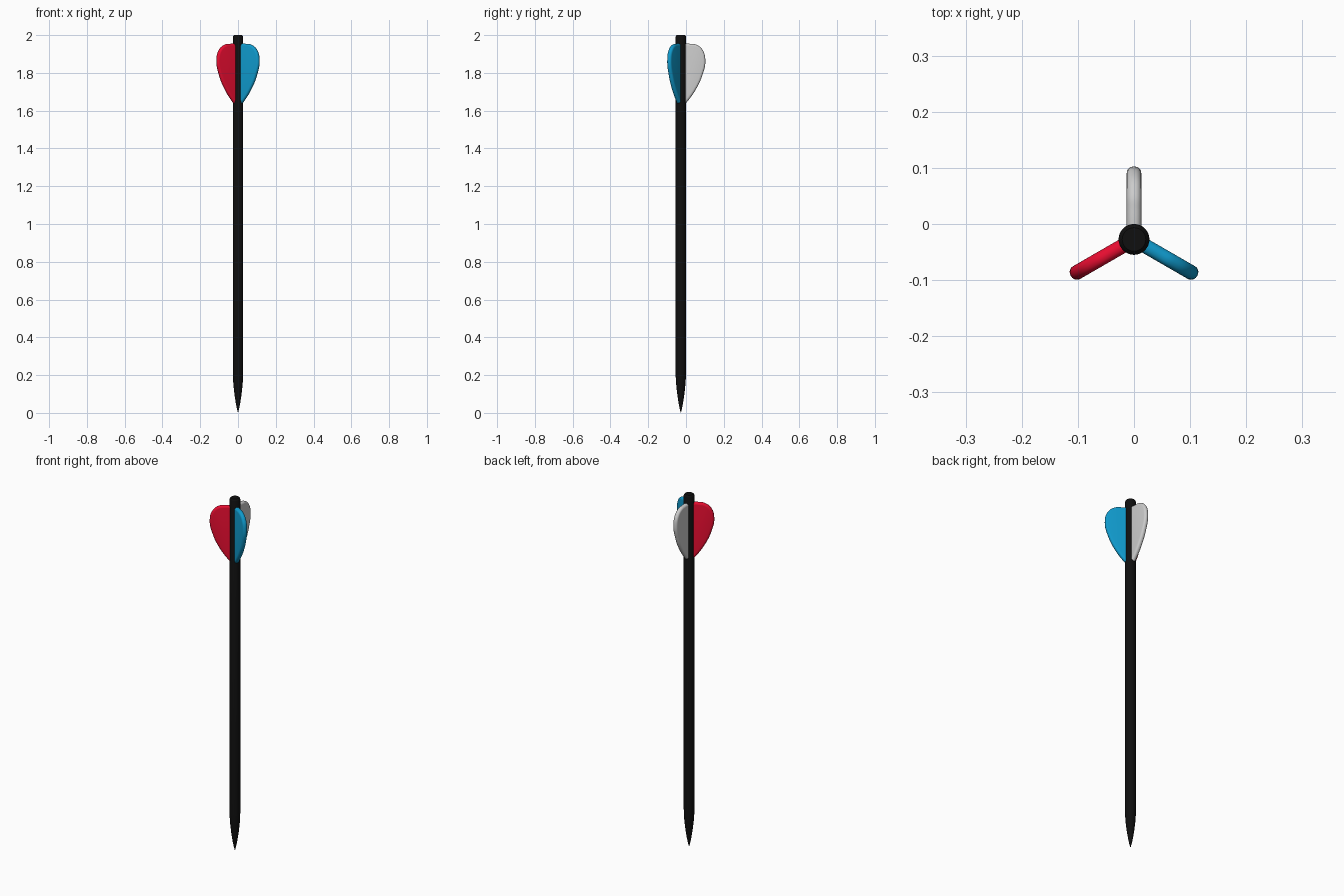
import bpy, bmesh, math
from mathutils import Matrix, Vector

if "Cube" in bpy.data.objects:
    bpy.data.objects.remove(bpy.data.objects["Cube"])

CY = -0.0275   # shaft axis offset in y
R = 0.0275     # shaft radius


def material(name, color):
    m = bpy.data.materials.new(name)
    m.diffuse_color = (*color, 1)
    m.use_nodes = True
    m.node_tree.nodes["Principled BSDF"].inputs["Base Color"].default_value = m.diffuse_color
    return m


def smooth(obj, angle):
    bpy.ops.object.select_all(action='DESELECT')
    obj.select_set(True)
    bpy.context.view_layer.objects.active = obj
    bpy.ops.object.shade_smooth_by_angle(angle=math.radians(angle))


def lathe(name, profile, mat, steps=32):
    bm = bmesh.new()
    verts = [bm.verts.new((r, 0, z)) for r, z in profile]
    edges = [bm.edges.new(p) for p in zip(verts, verts[1:])]
    bmesh.ops.spin(bm, geom=verts + edges, axis=(0, 0, 1), cent=(0, 0, 0),
                   angle=math.tau, steps=steps)
    bmesh.ops.remove_doubles(bm, verts=bm.verts, dist=1e-5)
    bmesh.ops.recalc_face_normals(bm, faces=bm.faces)
    me = bpy.data.meshes.new(name)
    bm.to_mesh(me)
    bm.free()
    obj = bpy.data.objects.new(name, me)
    bpy.context.collection.objects.link(obj)
    obj.location.y = CY
    me.materials.append(mat)
    smooth(obj, 40)
    return obj


def vane(name, degrees, mat=None):
    # outline as (distance from axis, height); rounded rim comes from the curve bevel
    outline = [(0.005, 1.955), (0.05, 1.954), (0.082, 1.949), (0.115, 1.922),
               (0.13, 1.865), (0.115, 1.79), (0.08, 1.713), (0.03, 1.643), (0.005, 1.617)]
    cu = bpy.data.curves.new(name, 'CURVE')
    cu.dimensions = '2D'
    cu.fill_mode = 'BOTH'
    cu.extrude = 0.001
    cu.bevel_depth = 0.012
    cu.offset = -0.012
    cu.bevel_resolution = 4
    sp = cu.splines.new('BEZIER')
    sp.bezier_points.add(len(outline) - 1)
    sp.use_cyclic_u = True
    sp.resolution_u = 8
    for i, (bp, (r, z)) in enumerate(zip(sp.bezier_points, outline)):
        bp.co = (r, z, 0)
        kind = 'VECTOR' if i in (0, len(outline) - 1) else 'AUTO'
        bp.handle_left_type = bp.handle_right_type = kind
    obj = bpy.data.objects.new(name, cu)
    bpy.context.collection.objects.link(obj)
    a = math.radians(degrees)
    c, s = math.cos(a), math.sin(a)
    obj.matrix_world = Matrix(((c, 0, s, 0), (s, 0, -c, CY), (0, 1, 0, 0), (0, 0, 0, 1)))
    if mat:
        cu.materials.append(mat)
    bpy.ops.object.select_all(action='DESELECT')
    obj.select_set(True)
    bpy.context.view_layer.objects.active = obj
    bpy.ops.object.convert(target='MESH')
    obj = bpy.context.view_layer.objects.active
    bm = bmesh.new()
    bm.from_mesh(obj.data)
    bmesh.ops.remove_doubles(bm, verts=bm.verts, dist=1e-5)
    bmesh.ops.recalc_face_normals(bm, faces=bm.faces)
    bm.to_mesh(obj.data)
    bm.free()
    smooth(obj, 40)


black = material("black", (0.005, 0.005, 0.005))
red = material("red", (0.8, 0.004, 0.03))
blue = material("blue", (0.005, 0.32, 0.6))

# shaft with pointed tip and softened top end
lathe("shaft", [(0, 0), (0.0055, 0.02), (0.0115, 0.05), (0.019, 0.1), (0.0245, 0.15),
                (0.027, 0.19), (R, 0.22), (R, 1.99), (0.0255, 1.996),
                (0.021, 2.0), (0, 2.0)], black)

# three vanes spaced around the shaft
vane("white_vane", 90)
vane("red_vane", 210, red)
vane("blue_vane", 330, blue)
